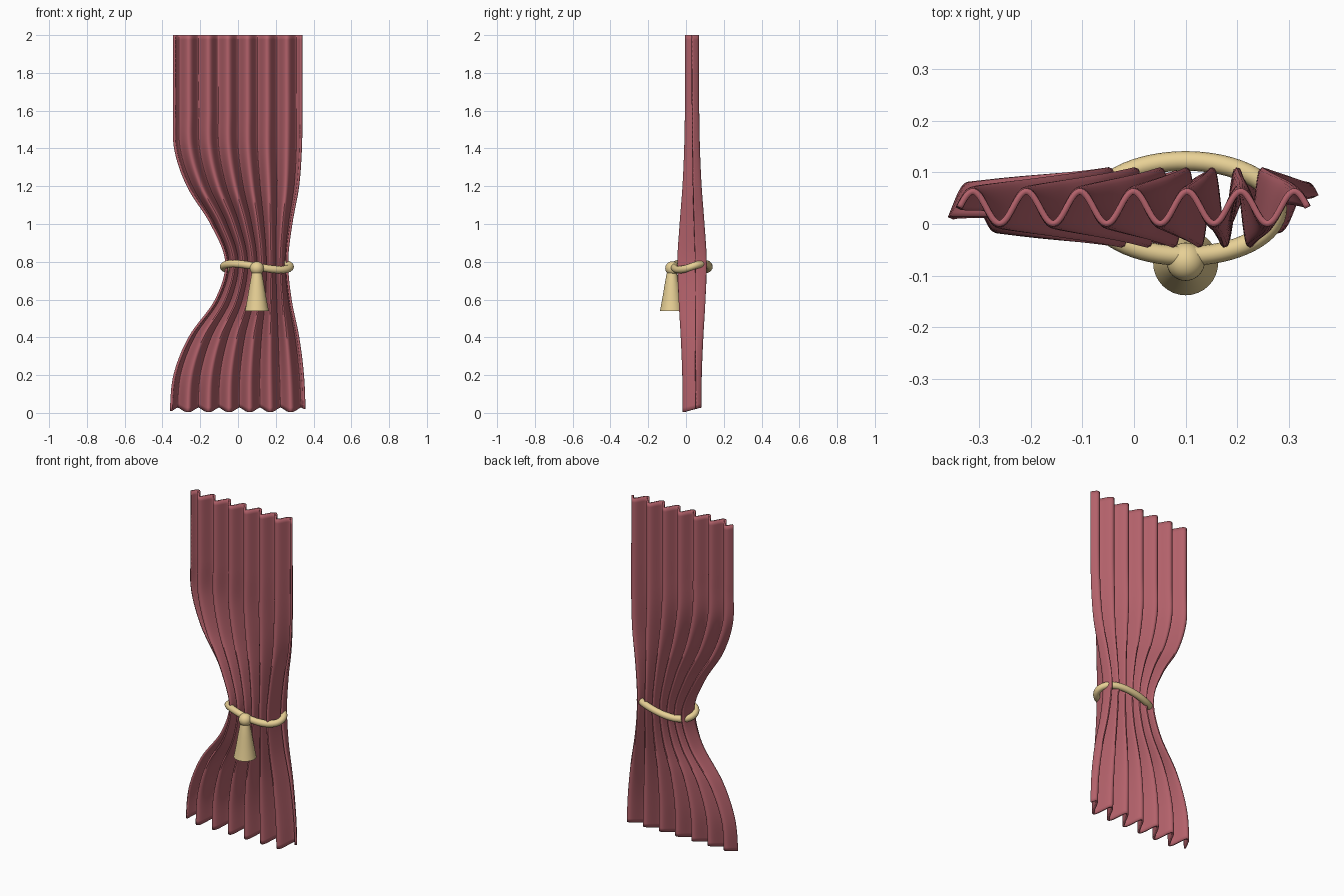
import bpy, bmesh, math
from math import sin, cos, pi

if "Cube" in bpy.data.objects:
    bpy.data.objects.remove(bpy.data.objects["Cube"])


def material(name, color):
    m = bpy.data.materials.new(name)
    m.diffuse_color = (*color, 1)
    m.use_nodes = True
    m.node_tree.nodes["Principled BSDF"].inputs["Base Color"].default_value = m.diffuse_color
    return m


def add(name, bm, mat, angle=40):
    bmesh.ops.recalc_face_normals(bm, faces=bm.faces)
    me = bpy.data.meshes.new(name)
    bm.to_mesh(me)
    bm.free()
    ob = bpy.data.objects.new(name, me)
    bpy.context.collection.objects.link(ob)
    me.materials.append(mat)
    bpy.ops.object.select_all(action='DESELECT')
    ob.select_set(True)
    bpy.context.view_layer.objects.active = ob
    bpy.ops.object.shade_smooth_by_angle(angle=math.radians(angle))
    return ob


def grid_faces(bm, rows, wrap_u=False, wrap_v=False):
    n, m = len(rows), len(rows[0])
    for i in range(n if wrap_v else n - 1):
        for j in range(m if wrap_u else m - 1):
            a, b = rows[i], rows[(i + 1) % n]
            k = (j + 1) % m
            bm.faces.new((a[j], a[k], b[k], b[j]))


cloth = material("cloth", (0.45, 0.12, 0.145))
gold = material("gold_cord", (0.80, 0.63, 0.30))

# Curtain outline every 0.2 in height: left edge, right edge, fold depth
LEFT = [-.355, -.335, -.255, -.115, -.062, -.14, -.265, -.333, -.338, -.338, -.338]
RIGHT = [.352, .343, .318, .278, .26, .282, .318, .333, .336, .336, .336]
DEPTH = [.044, .046, .054, .066, .072, .060, .045, .036, .032, .031, .031]


def spline(vals, z):
    t = min(max(z / 0.2, 0), len(vals) - 1.0001)
    i = int(t)
    f = t - i
    p = [vals[min(max(i + k, 0), len(vals) - 1)] for k in (-1, 0, 1, 2)]
    return 0.5 * (2 * p[1] + (p[2] - p[0]) * f
                  + (2 * p[0] - 5 * p[1] + 4 * p[2] - p[3]) * f * f
                  + (3 * p[1] - p[0] - 3 * p[2] + p[3]) * f ** 3)


# Pleated curtain gathered at the tie, with a wavy hem
bm = bmesh.new()
rows = []
COLS, ROWS, FOLDS = 208, 80, 6.5
for i in range(ROWS + 1):
    z = 2 * i / ROWS
    left, right, depth = (spline(v, z) for v in (LEFT, RIGHT, DEPTH))
    phase = -0.5 * (1 - z / 2) ** 1.5
    hem = (1 - z / 2) ** 8
    row = []
    for j in range(COLS + 1):
        u = j / COLS
        s = sin(2 * pi * FOLDS * u + phase)
        row.append(bm.verts.new((left + (right - left) * u, 0.032 + depth * s,
                                 z + hem * (0.016 + 0.012 * s))))
    rows.append(row)
grid_faces(bm, rows)
curtain = add("curtain", bm, cloth)
sol = curtain.modifiers.new("thickness", 'SOLIDIFY')
sol.thickness = 0.012
sol.offset = 0

# Tie-back cord: an oval loop that rises and dips around the gather
bm = bmesh.new()
rows = []
for i in range(64):
    a = 2 * pi * i / 64
    c, s = cos(a), sin(a)
    nx, ny = c * 0.092, s * 0.177
    l = math.hypot(nx, ny)
    nx, ny = nx / l, ny / l
    ring = []
    for k in range(16):
        b = 2 * pi * k / 16
        r = 0.019 * cos(b)
        ring.append(bm.verts.new((0.1 + 0.177 * c + nx * r, 0.03 + 0.092 * s + ny * r,
                                  0.774 + 0.016 * sin(2 * a) + 0.02 * sin(b))))
    rows.append(ring)
grid_faces(bm, rows, True, True)
add("tie_cord", bm, gold)

# Knot at the front
bm = bmesh.new()
bmesh.ops.create_uvsphere(bm, u_segments=32, v_segments=16, radius=0.037)
bmesh.ops.translate(bm, verts=bm.verts, vec=(0.1, -0.073, 0.765))
add("knot", bm, gold)

# Tassel skirt hanging from the knot
bm = bmesh.new()
rows = []
for r, z in [(.024, .75), (.030, .725), (.039, .675), (.048, .62), (.057, .57), (.063, .54)]:
    rows.append([bm.verts.new((0.1 + r * cos(2 * pi * k / 32), -0.075 + r * sin(2 * pi * k / 32), z))
                 for k in range(32)])
grid_faces(bm, rows, True)
bm.faces.new(rows[0])
bm.faces.new(rows[-1])
add("tassel", bm, gold)
